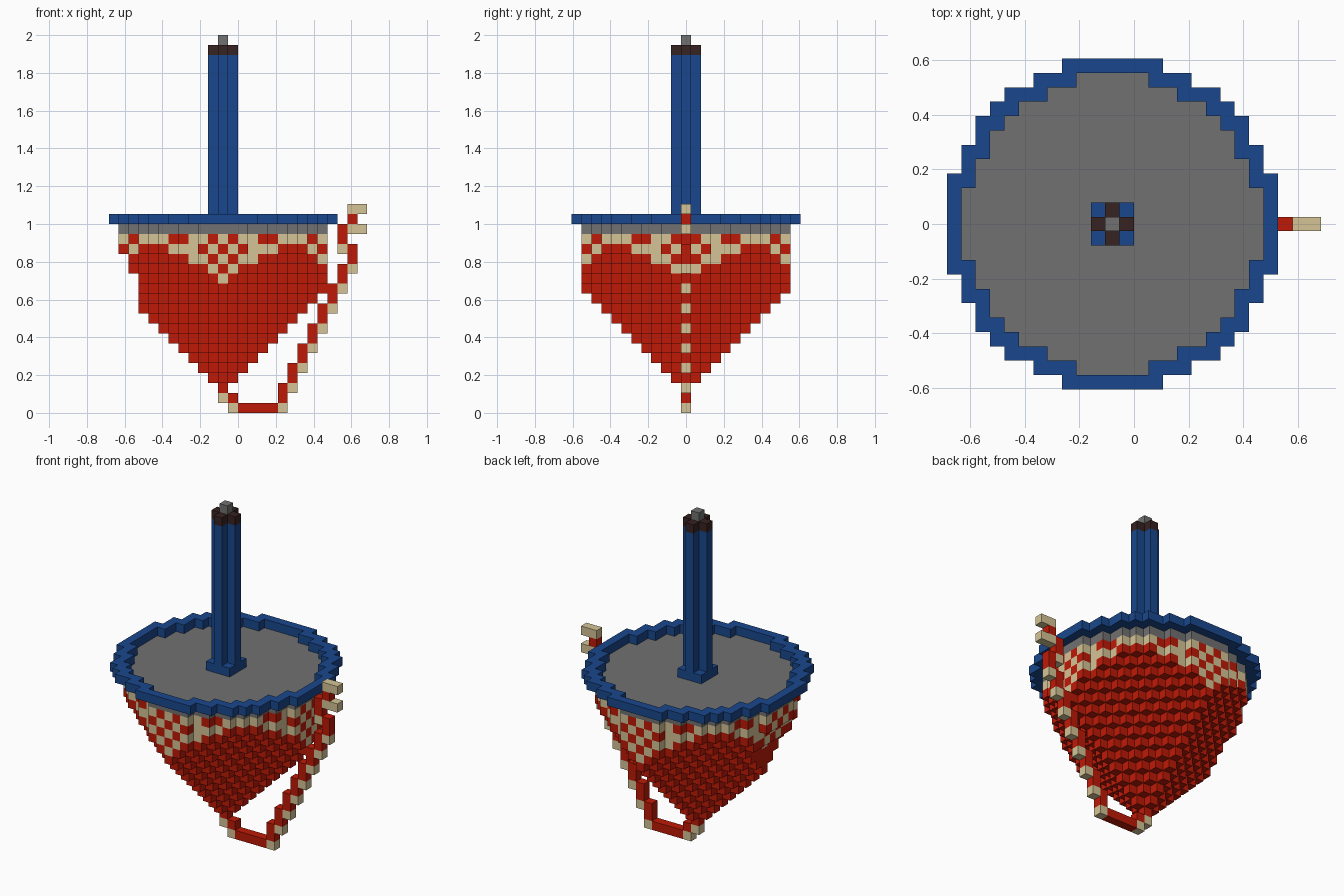
import bpy
import bmesh
from mathutils import Vector

if "Cube" in bpy.data.objects:
    bpy.data.objects.remove(bpy.data.objects["Cube"], do_unlink=True)

V = 2 / 38                        # edge length of one block
AXIS_X = -1.5 * V                 # the spinning axis sits off centre


def material(name, colour):
    m = bpy.data.materials.new(name)
    m.use_nodes = True
    m.diffuse_color = (*colour, 1)
    m.node_tree.nodes["Principled BSDF"].inputs["Base Color"].default_value = (*colour, 1)
    return m


BLUE = material("blue", (0.010, 0.064, 0.27))
RED = material("red", (0.52, 0.010, 0.002))
BEIGE = material("beige", (0.66, 0.55, 0.30))
GREY = material("grey", (0.165, 0.165, 0.165))
BROWN = material("dark brown", (0.037, 0.016, 0.015))

DIRECTIONS = [Vector(d) for d in
              ((1, 0, 0), (-1, 0, 0), (0, 1, 0), (0, -1, 0), (0, 0, 1), (0, 0, -1))]


def blocks(name, cells):
    """Build an object from {(i, j, k): material}, keeping only outer faces."""
    mats = list(dict.fromkeys(cells.values()))
    mesh = bpy.data.meshes.new(name)
    bm = bmesh.new()
    corners = {}

    def corner(p):
        key = tuple(round(c * 2) for c in p)
        if key not in corners:
            corners[key] = bm.verts.new((p.x * V + AXIS_X, p.y * V, p.z * V))
        return corners[key]

    for cell, mat in cells.items():
        centre = Vector(cell) + Vector((0, 0, 0.5))
        for d in DIRECTIONS:
            if tuple(round(c) for c in Vector(cell) + d) in cells:
                continue
            u = Vector((d.y, d.z, d.x))
            w = d.cross(u)
            quad = [centre + (d + u * s + w * t) / 2
                    for s, t in ((-1, -1), (1, -1), (1, 1), (-1, 1))]
            face = bm.faces.new([corner(p) for p in quad])
            face.material_index = mats.index(mat)
    bm.to_mesh(mesh)
    bm.free()
    for m in mats:
        mesh.materials.append(m)
    obj = bpy.data.objects.new(name, mesh)
    bpy.context.collection.objects.link(obj)
    return obj


def disc(radius):
    n = int(radius)
    return {(i, j) for i in range(-n, n + 1) for j in range(-n, n + 1)
            if i * i + j * j <= radius * radius}


def layer(shape, k, mat):
    return {(i, j, k): mat for i, j in shape}


# Body: four-sided pyramid trimmed by a round wall, stepped in on one side
BEIGE_STEPS = {17: {0, 2, 3, 6, 7}, 16: {1, 3, 4, 5}, 15: {0, 2, 3}, 14: {1}, 13: {0}}


def body_colour(i, j, k):
    offset = min(abs(i), abs(j))
    return BEIGE if offset in BEIGE_STEPS.get(k, ()) else RED


body = {}
for k in range(3, 18):
    limit = -10 if k >= 16 else -9 if k >= 14 else -8
    for i, j in disc(10.25):
        if abs(i) + abs(j) <= k - 2 and i >= limit:
            body[i, j, k] = body_colour(i, j, k)
blocks("body", body)

# Top plate and raised rim
blocks("top_plate", layer(disc(10.25), 18, GREY))
blocks("rim", layer(disc(11.5) - disc(10.25), 19, BLUE))

# Handle: square foot, cross-shaped shaft, dark cap and small pin
square = {(i, j) for i in (-1, 0, 1) for j in (-1, 0, 1)}
handle = layer(square, 19, BLUE)
for k in range(20, 37):
    handle.update(layer(disc(1), k, BROWN if k == 36 else BLUE))
blocks("handle", handle)
blocks("handle_pin", layer(disc(0), 37, GREY))

# Cord: hangs from the tip and climbs the side in short red and beige steps
cord = {(0, 0, 2): RED, (0, 0, 1): BEIGE, (1, 0, 1): RED, (1, 0, 0): BEIGE}
for i in range(2, 6):
    cord[i, 0, 0] = RED
columns = [6, 7, 8, 9, 10, 11, 12, 13, 12]
for step, i in enumerate(columns):
    cord[i, 0, 2 * step] = BEIGE
    cord[i, 0, 2 * step + 1] = RED
    cord[i, 0, 2 * step + 2] = RED
cord[13, 0, 19] = RED
for i in (13, 14):
    cord[i, 0, 18] = BEIGE
    cord[i, 0, 20] = BEIGE
blocks("cord", cord)
